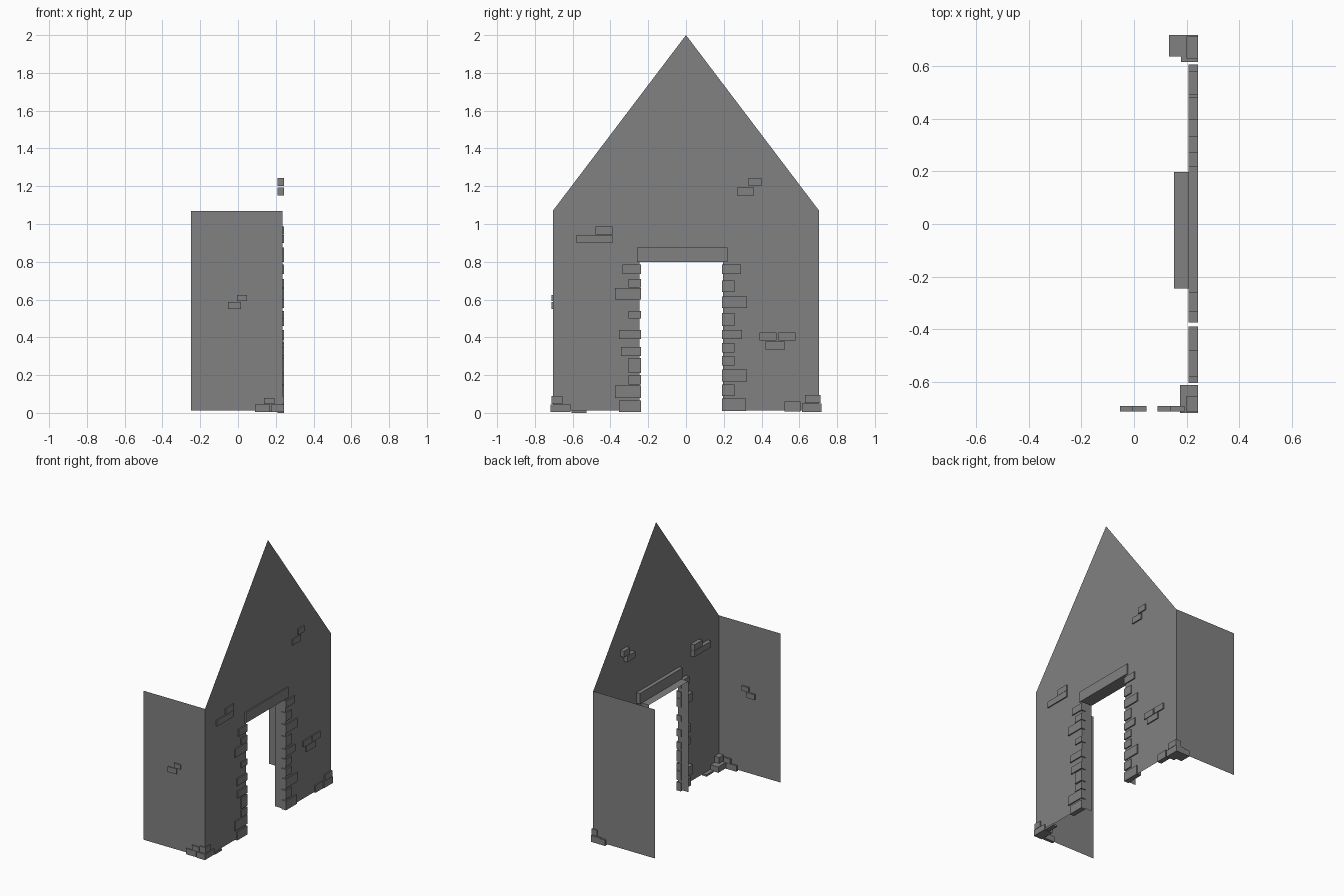
import bpy
import bmesh

cube = bpy.data.objects.get("Cube")
if cube:
    bpy.data.objects.remove(cube, do_unlink=True)

stone = bpy.data.materials.new("grey_stone")
stone.use_nodes = True
GREY = (0.22, 0.22, 0.22, 1)
stone.diffuse_color = GREY
stone.node_tree.nodes["Principled BSDF"].inputs["Base Color"].default_value = GREY

WALL_X, BACK_X, SIDE_Y = 0.235, -0.25, 0.705   # gable plane, open end, side walls
BASE, EAVES, APEX = 0.013, 1.07, 2.0
DOOR_L, DOOR_R, DOOR_TOP = -0.245, 0.197, 0.8
REVEAL_X = 0.152
STONE_X = (0.208, 0.243)                       # depth of stones set in the gable


def finish(name, bm):
    mesh = bpy.data.meshes.new(name)
    bm.to_mesh(mesh)
    bm.free()
    mesh.materials.append(stone)
    obj = bpy.data.objects.new(name, mesh)
    bpy.context.collection.objects.link(obj)
    return obj


def sheet(name, points):
    bm = bmesh.new()
    bm.faces.new([bm.verts.new(p) for p in points])
    return finish(name, bm)


def block(bm, xs, ys, zs):
    verts = bmesh.ops.create_cube(bm, size=1)["verts"]
    for v in verts:
        for i, (a, b) in enumerate((xs, ys, zs)):
            v.co[i] = (a + b) / 2 + v.co[i] * (b - a)


def stones(name, rows):
    bm = bmesh.new()
    for xs, ys, zs in rows:
        block(bm, xs, ys, zs)
    return finish(name, bm)


# Gable wall with the doorway notched out
profile = [(-SIDE_Y, BASE), (DOOR_L, BASE), (DOOR_L, DOOR_TOP), (DOOR_R, DOOR_TOP),
           (DOOR_R, BASE), (SIDE_Y, BASE), (SIDE_Y, EAVES), (0, APEX), (-SIDE_Y, EAVES)]
sheet("gable_wall", [(WALL_X, y, z) for y, z in profile])

# Side walls running back from the gable
for name, y in (("right_side_wall", -SIDE_Y), ("left_side_wall", SIDE_Y)):
    ring = [(BACK_X, y, BASE), (WALL_X, y, BASE), (WALL_X, y, EAVES), (BACK_X, y, EAVES)]
    sheet(name, ring if y < 0 else ring[::-1])

# Door reveals and soffit
door = [(DOOR_L, BASE), (DOOR_L, DOOR_TOP), (DOOR_R, DOOR_TOP), (DOOR_R, BASE)]
for name, (p, q) in zip(("near_reveal", "soffit", "far_reveal"), zip(door, door[1:])):
    sheet(name, [(WALL_X, *p), (WALL_X, *q), (REVEAL_X, *q), (REVEAL_X, *p)])

stones("lintel", [(STONE_X, (-0.26, 0.22), (DOOR_TOP, 0.875))])

# Door quoins: bottom height, top height, length; long and short courses
near = [(0.005, 0.065, 0.11), (0.08, 0.145, 0.13), (0.15, 0.2, 0.06), (0.21, 0.29, 0.06),
        (0.3, 0.35, 0.1), (0.39, 0.44, 0.11), (0.5, 0.54, 0.06), (0.6, 0.66, 0.13),
        (0.665, 0.71, 0.06), (0.735, 0.785, 0.09)]
far = [(0.01, 0.075, 0.12), (0.09, 0.15, 0.06), (0.165, 0.23, 0.125), (0.25, 0.3, 0.06),
       (0.32, 0.37, 0.06), (0.39, 0.44, 0.1), (0.46, 0.53, 0.06), (0.555, 0.615, 0.125),
       (0.64, 0.7, 0.06), (0.735, 0.785, 0.095)]
for name, edge, side, rows in (("near_quoins", DOOR_L, -1, near), ("far_quoins", DOOR_R, 1, far)):
    stones(name, [(STONE_X, sorted((edge - side * 0.006, edge + side * n)), (lo, hi))
                  for lo, hi, n in rows])

# Loose clusters of stones showing through the gable
clusters = {
    "near_stone_cluster": [(-0.58, -0.47, 0.9), (-0.48, -0.39, 0.945), (-0.47, -0.39, 0.9)],
    "far_stone_cluster": [(0.39, 0.48, 0.382), (0.49, 0.58, 0.382), (0.42, 0.525, 0.335)],
    "upper_stone_cluster": [(0.27, 0.36, 1.15), (0.33, 0.4, 1.2)],
}
for name, rows in clusters.items():
    stones(name, [(STONE_X, (a, b), (z, z + 0.043)) for a, b, z in rows])

# Stones in the right side wall
SKIN = (-0.713, -0.692)
stones("side_wall_stones", [((-0.053, 0.015), SKIN, (0.55, 0.588)),
                            ((-0.005, 0.048), SKIN, (0.592, 0.625))])

# Corner stones at the foot of the walls
stones("near_corner_stones", [
    ((0.175, 0.243), (-0.718, -0.612), (0.004, 0.045)),
    ((0.198, 0.243), (-0.712, -0.655), (0.048, 0.09)),
    ((0.09, 0.17), SKIN, (0.004, 0.045)),
    ((0.138, 0.192), SKIN, (0.046, 0.08)),
    (STONE_X, (-0.605, -0.527), (0, 0.014))])
stones("far_corner_stones", [
    ((0.178, 0.243), (0.615, 0.718), (0.004, 0.05)),
    ((0.133, 0.178), (0.637, 0.718), (0.004, 0.045)),
    ((0.2, 0.243), (0.63, 0.712), (0.052, 0.095)),
    (STONE_X, (0.522, 0.607), (0.008, 0.06))])
